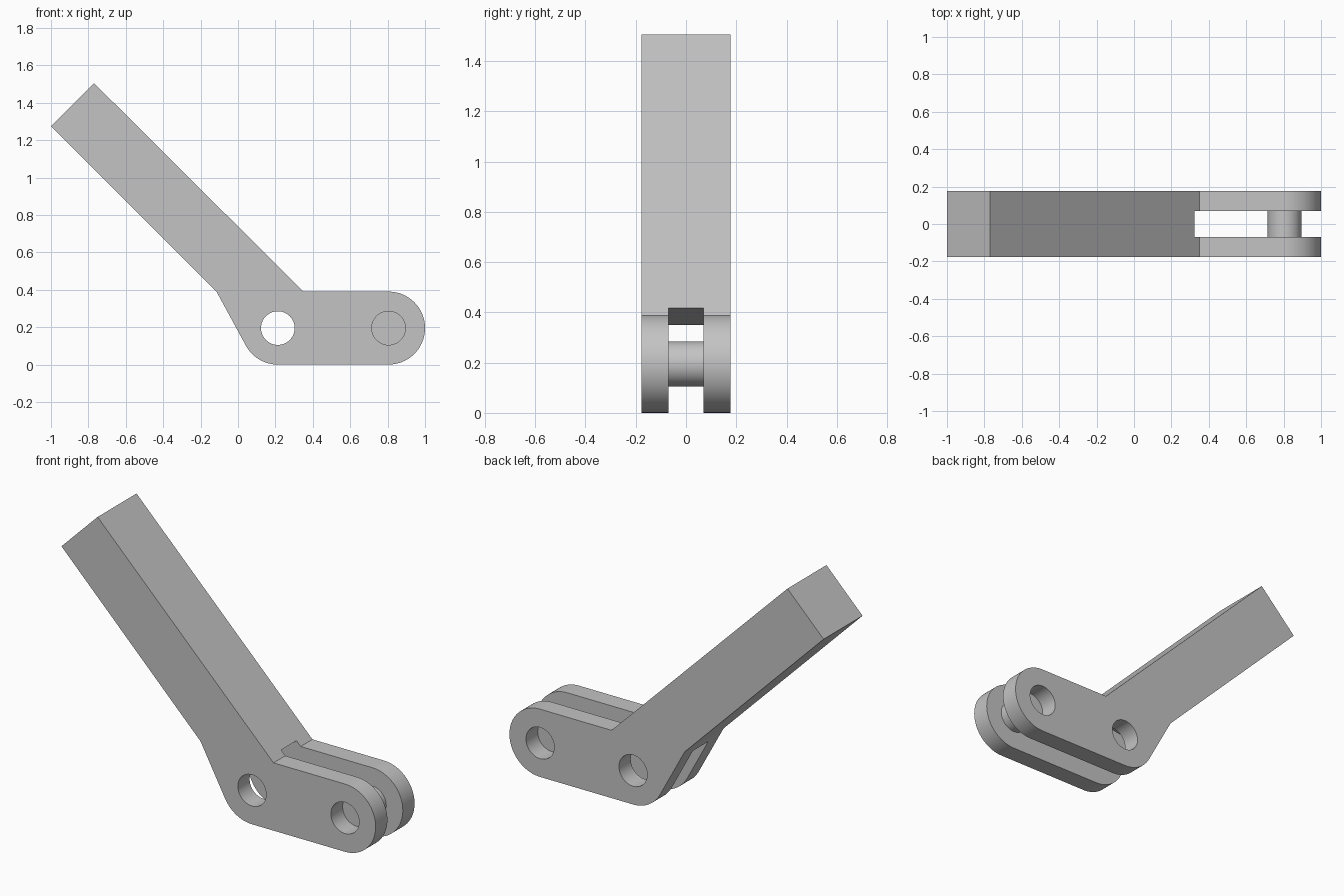
import bpy, bmesh, math
from mathutils import Vector

if "Cube" in bpy.data.objects:
    bpy.data.objects.remove(bpy.data.objects["Cube"], do_unlink=True)

HALF_WIDTH = 0.177
SLOT_HALF = 0.07
ROUND = 0.195          # radius of the rounded ends
HOLE = 0.09
REAR = Vector((0.213, ROUND))    # hole centres in the x-z plane
FRONT = Vector((0.805, ROUND))

steel = bpy.data.materials.new("plain_grey")
steel.use_nodes = True
grey = (0.55, 0.55, 0.55, 1)
steel.diffuse_color = grey
steel.node_tree.nodes["Principled BSDF"].inputs["Base Color"].default_value = grey


def arc(centre, radius, start, end, steps):
    """Points on an arc, angles in degrees."""
    angles = [math.radians(start + (end - start) * i / steps) for i in range(steps + 1)]
    return [centre + radius * Vector((math.cos(a), math.sin(a))) for a in angles]


def extrude_profile(name, points, y0, y1):
    """Solid prism from an x-z outline, running from y0 to y1."""
    bm = bmesh.new()
    face = bm.faces.new([bm.verts.new((p[0], y0, p[1])) for p in points])
    ext = bmesh.ops.extrude_face_region(bm, geom=[face], use_keep_orig=True)
    verts = [g for g in ext["geom"] if isinstance(g, bmesh.types.BMVert)]
    bmesh.ops.translate(bm, verts=verts, vec=(0, y1 - y0, 0))
    bmesh.ops.recalc_face_normals(bm, faces=bm.faces)
    mesh = bpy.data.meshes.new(name)
    bm.to_mesh(mesh)
    bm.free()
    mesh.materials.append(steel)
    obj = bpy.data.objects.new(name, mesh)
    bpy.context.collection.objects.link(obj)
    return obj


def select(obj):
    bpy.ops.object.select_all(action="DESELECT")
    obj.select_set(True)
    bpy.context.view_layer.objects.active = obj


def cut(target, cutter):
    mod = target.modifiers.new("cut", "BOOLEAN")
    mod.operation = "DIFFERENCE"
    mod.solver = "EXACT"
    mod.object = cutter
    select(target)
    bpy.ops.object.modifier_apply(modifier=mod.name)
    bpy.data.objects.remove(cutter, do_unlink=True)


# Angled arm and rounded fork as one outline
outline = [Vector((-1, 1.275)), Vector((-0.77, 1.505)), Vector((0.35, 0.39))]
outline += arc(FRONT, ROUND, 90, -90, 40)
outline += arc(REAR, ROUND, 270, 210, 16)
outline.append(Vector((-0.115, 0.39)))
lever = extrude_profile("lever_arm", outline, -HALF_WIDTH, HALF_WIDTH)

# Slot that splits the lower end into two plates, with a sloping roof
slot = [(-0.495, 0.285), (1.2, 0.557), (1.2, -0.2), (-0.495, -0.2)]
cut(lever, extrude_profile("slot_cutter", slot, -SLOT_HALF, SLOT_HALF))

# Bolt holes through both plates
for centre in (REAR, FRONT):
    circle = arc(centre, HOLE, 0, 360, 48)[:-1]
    cut(lever, extrude_profile("hole_cutter", circle, -0.4, 0.4))

# Pin between the plates, leaving a recess on each side
pin = extrude_profile("cross_pin", arc(FRONT, HOLE, 0, 360, 48)[:-1], -SLOT_HALF, SLOT_HALF)

for obj in (lever, pin):
    select(obj)
    bpy.ops.object.shade_smooth_by_angle(angle=math.radians(25))
